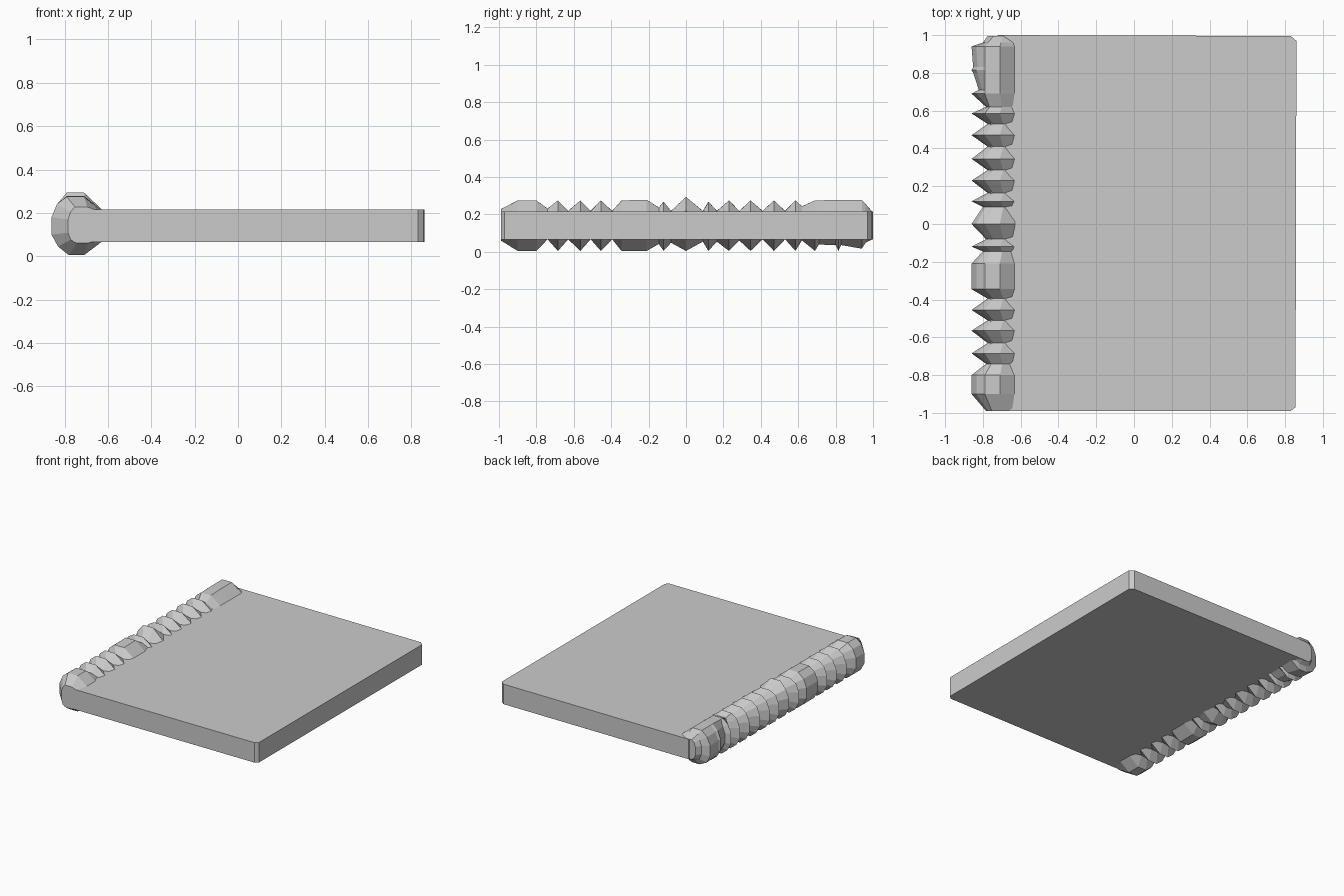
import bpy, bmesh

def make_object(name, bm):
    bmesh.ops.recalc_face_normals(bm, faces=bm.faces)
    mesh = bpy.data.meshes.new(name)
    bm.to_mesh(mesh)
    bm.free()
    obj = bpy.data.objects.new(name, mesh)
    bpy.context.collection.objects.link(obj)
    return obj

def loft(name, rings):
    bm = bmesh.new()
    loops = [[bm.verts.new(p) for p in ring] for ring in rings]
    n = len(loops[0])
    for a, b in zip(loops, loops[1:]):
        for i in range(n):
            j = (i + 1) % n
            bm.faces.new((a[i], a[j], b[j], b[i]))
    bm.faces.new(loops[0])
    bm.faces.new(loops[-1])
    return make_object(name, bm)

# Page block: flat slab with softened right-hand corners
outline = [(-0.76, -0.99), (0.83, -0.99), (0.855, -0.97),
           (0.86, 0.97), (0.83, 0.995), (-0.72, 1.0), (-0.76, 0.95)]
loft("page_block", [[(x, y, z) for x, y in outline] for z in (0.065, 0.216)])

# Spiral binding: one faceted sleeve swelling into a coil at each ridge
RIDGE = [(-0.63, 0.214), (-0.71, 0.275), (-0.79, 0.275), (-0.835, 0.24), (-0.86, 0.18),
         (-0.86, 0.10), (-0.83, 0.045), (-0.78, 0.005), (-0.71, 0.005), (-0.63, 0.066)]
VALLEY = [(-0.63, 0.20), (-0.69, 0.212), (-0.74, 0.213), (-0.765, 0.20), (-0.775, 0.17),
          (-0.775, 0.11), (-0.765, 0.08), (-0.74, 0.067), (-0.69, 0.067), (-0.63, 0.08)]
PARTS = "tttllllbbb"      # which swelling (top, left, bottom) drives each point

# y position, then swelling of the top, left and bottom of the sleeve
stations = [
    (-0.99, 0.25, 0.1, 0.1), (-0.90, 1, 1, 1), (-0.80, 1, 1, 1), (-0.74, 0.3, 0.1, 0),
    (-0.685, 1, 1, 1), (-0.63, 0.1, 0, 0), (-0.565, 1, 1, 1), (-0.51, 0.1, 0, 0),
    (-0.455, 1, 1, 1), (-0.395, 0.1, 0, 0), (-0.345, 1, 1, 1), (-0.21, 1.05, 1, 1),
    (-0.145, 0.4, 0.3, 0.4), (-0.12, 0.9, 1, 1), (-0.08, 0.1, 0.1, 0.3), (0, 1.3, 1, 1),
    (0.09, 0.1, 0.3, 0.2), (0.12, 0.9, 1, 1), (0.165, 0.1, 0, 0.2), (0.23, 1, 1, 1),
    (0.285, 0.1, 0, 0.1), (0.345, 1, 1, 1), (0.41, 0.1, 0, 0), (0.47, 1, 1, 1),
    (0.53, 0.1, 0, 0), (0.585, 1, 1, 1), (0.62, 0.5, 0.1, 0.1), (0.69, 1, 1, 1),
    (0.71, 1, 0.55, 0.45), (0.80, 1.05, 0.9, 0.5), (0.815, 1.05, 1, 1),
    (0.83, 1.05, 0.9, 0.5), (0.94, 1.05, 1, 0.8), (0.96, 0.7, 0.3, 0.3), (0.995, 0.05, 0, 0)]

def section(y, top, left, bottom):
    swell = {"t": top, "l": left, "b": bottom}
    return [(v[0] + (r[0] - v[0]) * min(swell[p], 1), y, v[1] + (r[1] - v[1]) * swell[p])
            for r, v, p in zip(RIDGE, VALLEY, PARTS)]

loft("spiral_binding", [section(*s) for s in stations])
